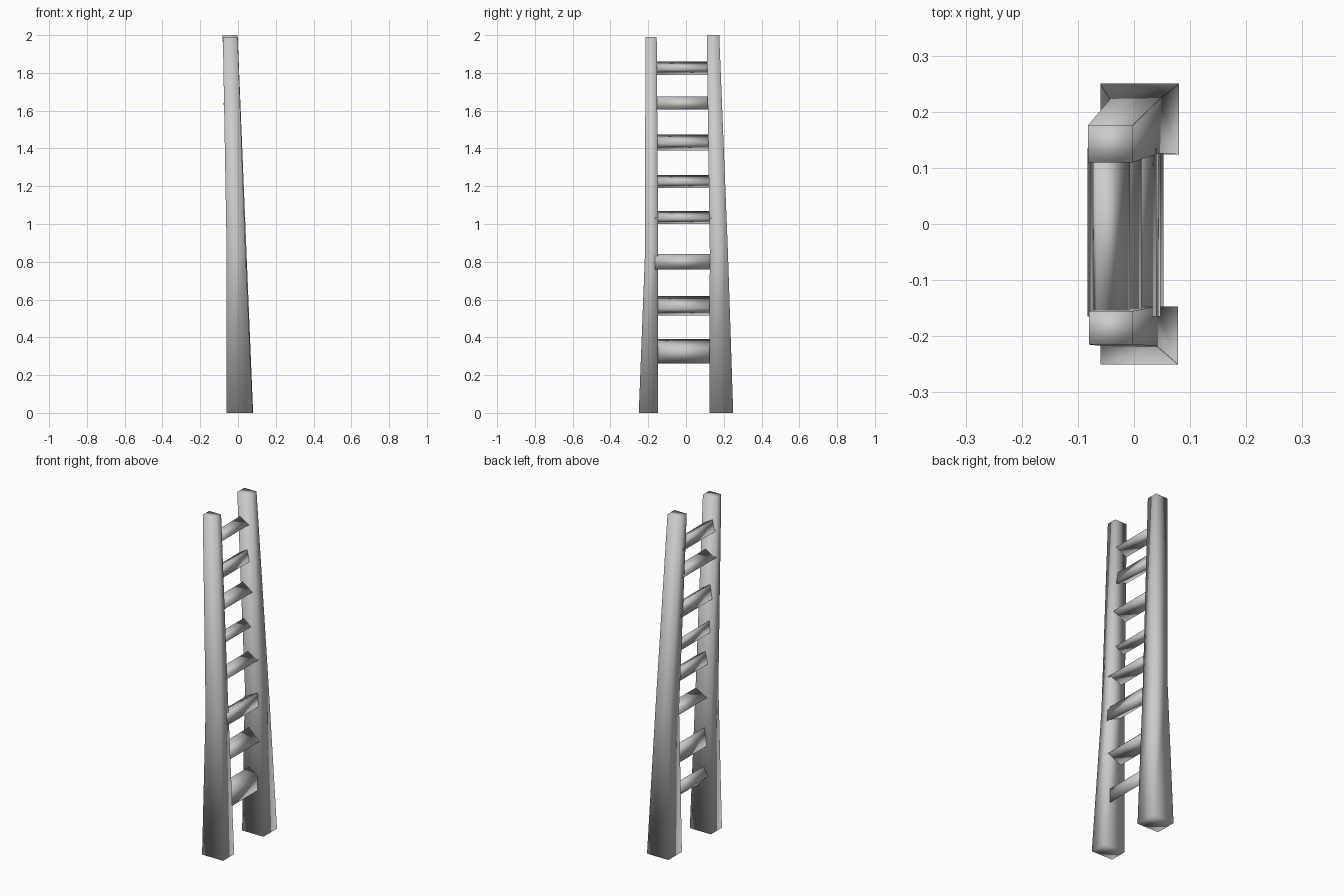
import bpy

if "Cube" in bpy.data.objects:
    bpy.data.objects.remove(bpy.data.objects["Cube"])


def loft(name, rings):
    """Closed, smooth-shaded solid through matching rings of points."""
    n = len(rings[0])
    verts = [p for ring in rings for p in ring]
    faces = [tuple(range(n))[::-1], tuple(range(len(verts) - n, len(verts)))]
    for r in range(len(rings) - 1):
        for i in range(n):
            j = (i + 1) % n
            faces.append((r * n + i, r * n + j, (r + 1) * n + j, (r + 1) * n + i))
    mesh = bpy.data.meshes.new(name)
    mesh.from_pydata(verts, [], faces)
    mesh.update()
    ob = bpy.data.objects.new(name, mesh)
    bpy.context.collection.objects.link(ob)
    for p in mesh.polygons:
        p.use_smooth = True
    return ob


def rail(name, levels):
    """Tapered four-sided post; each level is z, x0, x1, y0, y1."""
    loft(name, [[(x0, y0, z), (x1, y0, z), (x1, y1, z), (x0, y1, z)]
                for z, x0, x1, y0, y1 in levels])


# Side rails, roughly hewn with a slight bend near the middle
rail("front_rail", [(0, -0.06, 0.078, -0.25, -0.147),
                    (0.85, -0.06, 0.04, -0.217, -0.147),
                    (1.99, -0.08, -0.002, -0.215, -0.155)])
rail("back_rail", [(0, -0.06, 0.08, 0.124, 0.25),
                   (0.85, -0.043, 0.045, 0.126, 0.222),
                   (2.0, -0.082, -0.002, 0.11, 0.176)])

# Rungs: split-wood wedges, cross-sections in x, z (clockwise from the top)
sections = [
    [(-0.013, 0.39), (0.04, 0.345), (0.04, 0.262), (-0.04, 0.335)],
    [(-0.018, 0.62), (0.053, 0.555), (-0.033, 0.515)],
    [(0.04, 0.84), (0.047, 0.76), (-0.035, 0.80)],
    [(-0.022, 1.07), (0.04, 1.03), (-0.038, 1.0)],
    [(-0.047, 1.26), (0.0, 1.22), (-0.053, 1.19)],
    [(-0.052, 1.475), (0.013, 1.43), (-0.065, 1.39)],
    [(-0.02, 1.675), (-0.007, 1.605), (-0.083, 1.635)],
    [(-0.066, 1.86), (-0.007, 1.825), (-0.078, 1.79)],
]
for k, sec in enumerate(sections, 1):
    ring = sec[::-1]
    loft(f"rung_{k}", [[(x, y, z) for x, z in ring][::-1] for y in (0.135, -0.165)][::-1])

# Make every face point outwards
import bmesh
for ob in bpy.context.collection.objects:
    bm = bmesh.new()
    bm.from_mesh(ob.data)
    bmesh.ops.recalc_face_normals(bm, faces=bm.faces)
    bm.to_mesh(ob.data)
    bm.free()
